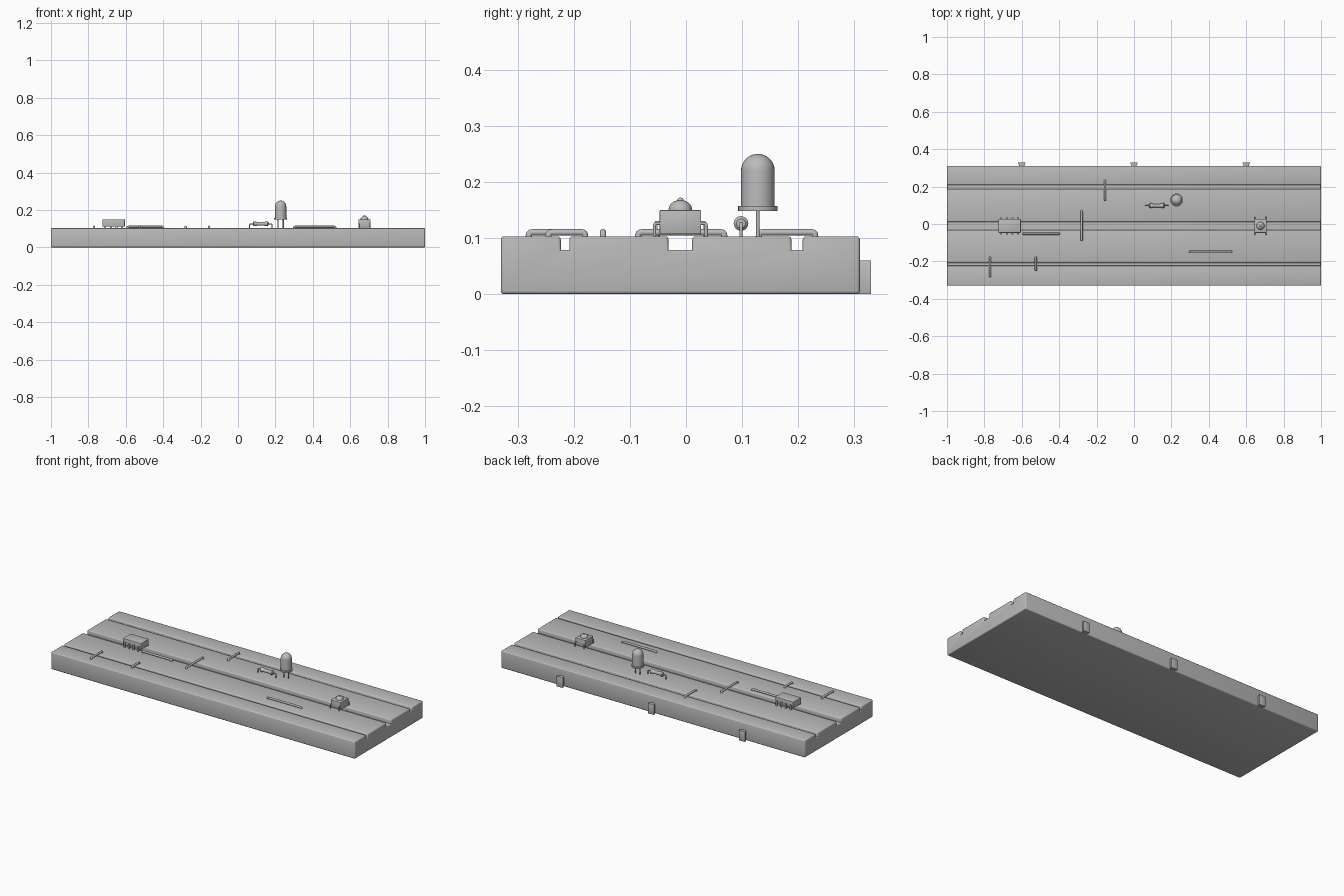
import bpy, bmesh, math
from mathutils import Vector

if "Cube" in bpy.data.objects:
    bpy.data.objects.remove(bpy.data.objects["Cube"])

GREY = (0.5, 0.5, 0.5, 1)
grey = bpy.data.materials.new("plain_grey")
grey.use_nodes = True
grey.diffuse_color = GREY
grey.node_tree.nodes["Principled BSDF"].inputs["Base Color"].default_value = GREY

TOP = 0.103       # board surface height
MID = -0.01       # centre line of the middle channel


def finish(name, bm):
    """Turn a bmesh into a named, shaded object."""
    bmesh.ops.recalc_face_normals(bm, faces=bm.faces)
    mesh = bpy.data.meshes.new(name)
    bm.to_mesh(mesh)
    bm.free()
    mesh.materials.append(grey)
    obj = bpy.data.objects.new(name, mesh)
    bpy.context.collection.objects.link(obj)
    bpy.ops.object.select_all(action="DESELECT")
    obj.select_set(True)
    bpy.context.view_layer.objects.active = obj
    bpy.ops.object.shade_smooth_by_angle(angle=math.radians(35))
    return obj


def prism(name, outline, offset, bevel=0, segments=2):
    """Extrude a closed outline of 3D points, rounding its convex edges."""
    bm = bmesh.new()
    face = bm.faces.new([bm.verts.new(p) for p in outline])
    new = bmesh.ops.extrude_face_region(bm, geom=[face])["geom"]
    bmesh.ops.translate(bm, vec=offset,
                        verts=[v for v in new if isinstance(v, bmesh.types.BMVert)])
    bmesh.ops.recalc_face_normals(bm, faces=bm.faces)
    if bevel:
        edges = [e for e in bm.edges if e.is_convex]
        bmesh.ops.bevel(bm, geom=edges, offset=bevel, segments=segments,
                        profile=0.5, affect="EDGES")
    return finish(name, bm)


def box(name, x, y, z, bevel=0):
    outline = [(x[0], y[0], z[0]), (x[1], y[0], z[0]),
               (x[1], y[1], z[0]), (x[0], y[1], z[0])]
    return prism(name, outline, (0, 0, z[1] - z[0]), bevel)


def lathe(name, profile, centre, axis="Z", steps=32):
    """Spin (radius, height) pairs around an axis."""
    bm = bmesh.new()
    verts = [bm.verts.new((r, 0, h)) for r, h in profile]
    edges = [bm.edges.new(pair) for pair in zip(verts, verts[1:])]
    bmesh.ops.spin(bm, geom=verts + edges, cent=(0, 0, 0), axis=(0, 0, 1),
                   angle=math.tau, steps=steps)
    bmesh.ops.remove_doubles(bm, verts=bm.verts, dist=1e-5)
    for v in bm.verts:
        if axis == "X":
            v.co = Vector((v.co.z, v.co.y, -v.co.x))
        v.co += Vector(centre)
    return finish(name, bm)


def tube(name, points, radius, bend):
    """Round wire through points, with rounded corners."""
    pts = [Vector(p) for p in points]
    path = [pts[0]]
    for a, b, c in zip(pts, pts[1:], pts[2:]):
        start = b + (a - b).normalized() * bend
        end = b + (c - b).normalized() * bend
        for i in range(5):
            t = i / 4
            path.append(start * (1 - t) ** 2 + b * 2 * t * (1 - t) + end * t * t)
    path.append(pts[-1])
    curve = bpy.data.curves.new(name, "CURVE")
    curve.dimensions = "3D"
    curve.bevel_depth = radius
    curve.bevel_resolution = 3
    curve.use_fill_caps = True
    spline = curve.splines.new("POLY")
    spline.points.add(len(path) - 1)
    for point, co in zip(spline.points, path):
        point.co = (*co, 1)
    curve.materials.append(grey)
    obj = bpy.data.objects.new(name, curve)
    bpy.context.collection.objects.link(obj)
    return obj


def dome(radius, base, squash=1):
    return [(radius * math.cos(a), base + squash * radius * math.sin(a))
            for a in (math.pi / 2 * i / 8 for i in range(9))]


# Board with three lengthwise channels
section = [(-0.33, 0), (-0.33, TOP)]
for low, high in ((-0.223, -0.208), (MID - 0.021, MID + 0.021), (0.188, 0.208)):
    section += [(low, TOP), (low, 0.079), (high, 0.079), (high, TOP)]
section += [(0.31, TOP), (0.31, 0)]
prism("board", [(-1, y, z) for y, z in section], (2, 0, 0), 0.006, 3)

# Dovetail tabs along the back
for i, x in enumerate((-0.6, 0, 0.6)):
    prism(f"joining_tab_{i + 1}",
          [(x - 0.011, 0.305, 0), (x + 0.011, 0.305, 0),
           (x + 0.021, 0.33, 0), (x - 0.021, 0.33, 0)], (0, 0, 0.06), 0.001)

# Flat jumper wires, bent down at both ends
wires = [((-0.77, -0.28), (-0.77, -0.18)), ((-0.525, -0.245), (-0.525, -0.18)),
         ((-0.28, -0.085), (-0.28, 0.068)), ((-0.155, 0.13), (-0.155, 0.23)),
         ((-0.59, -0.052), (-0.4, -0.052)), ((0.3, -0.148), (0.52, -0.148))]
for i, (a, b) in enumerate(wires):
    tube(f"jumper_wire_{i + 1}",
         [(*a, 0.09), (*a, 0.11), (*b, 0.11), (*b, 0.09)], 0.006, 0.006)

# Integrated circuit with four pins on each side
box("chip_body", (-0.725, -0.605), (MID - 0.037, MID + 0.037), (0.112, 0.15), 0.003)
for side in (-1, 1):
    for i in range(4):
        x = -0.71 + 0.03 * i
        out, thin = side * 0.045, side * 0.041
        prism(f"chip_pin_{'back' if side > 0 else 'front'}_{i + 1}",
              [(x - 0.005, MID + y, z) for y, z in
               ((side * 0.03, 0.13), (out, 0.13), (out, 0.095),
                (thin, 0.095), (thin, 0.126), (side * 0.03, 0.126))],
              (0.01, 0, 0))

# Push button with dome and four legs
bx = 0.676
box("button_housing", (bx - 0.033, bx + 0.033), (MID - 0.037, MID + 0.037),
    (0.107, 0.15), 0.002)
lathe("button_cap", [(0, 0.145), (0.021, 0.145)] + dome(0.021, 0.15, 0.85),
      (bx, MID, 0))
lathe("button_tip", [(0, 0.16)] + dome(0.006, 0.166), (bx, MID, 0), steps=16)
for sx in (-1, 1):
    for sy in (-1, 1):
        x = bx + sx * 0.029
        tube(f"button_leg_{'left' if sx > 0 else 'right'}_{'back' if sy > 0 else 'front'}",
             [(x, MID + sy * 0.03, 0.126), (x, MID + sy * 0.046, 0.126),
              (x, MID + sy * 0.046, 0.095)], 0.003, 0.004)

# Light-emitting diode on two legs
lx, ly = 0.228, 0.128
lathe("diode_bulb", [(0, 0.148), (0.035, 0.148), (0.035, 0.157), (0.03, 0.157)]
      + dome(0.03, 0.22), (lx, ly, 0))
for i, dx in enumerate((-0.014, 0.014)):
    tube(f"diode_leg_{i + 1}", [(lx + dx, ly, 0.09), (lx + dx, ly, 0.15)], 0.003, 0)

# Resistor with bulged ends and bent leads
rx, ry, rz = 0.122, 0.098, 0.126
half = [(0, 0.043), (0.008, 0.042), (0.013, 0.037), (0.013, 0.026), (0.01, 0.02)]
lathe("resistor_body", half + [(r, -h) for r, h in reversed(half)],
      (rx, ry, rz), "X", 24)
tube("resistor_lead", [(rx - 0.06, ry, 0.09), (rx - 0.06, ry, rz),
                       (rx + 0.06, ry, rz), (rx + 0.06, ry, 0.09)], 0.003, 0.008)
